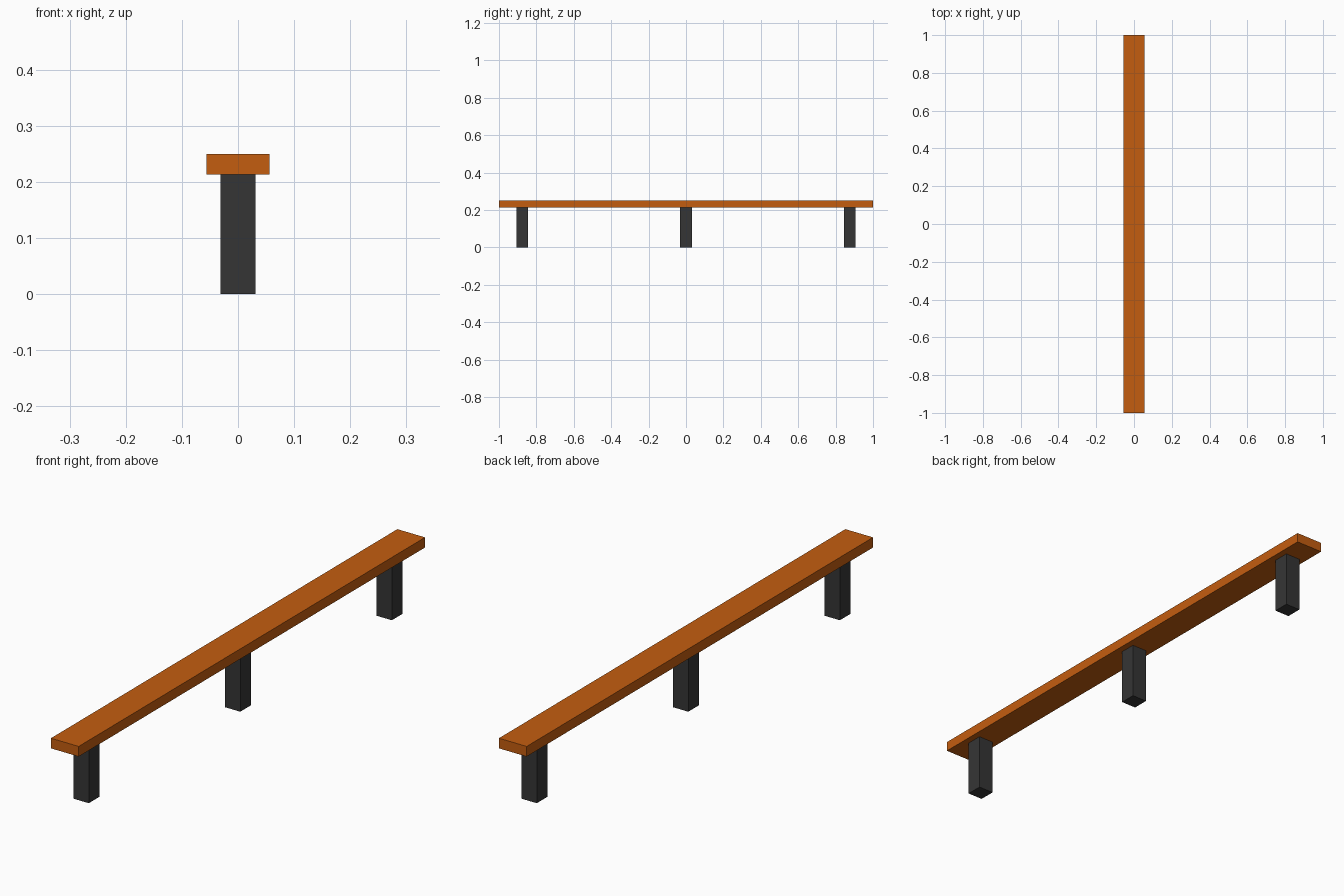
import bpy
import bmesh
from mathutils import Matrix, Vector

cube = bpy.data.objects.get("Cube")
if cube:
    bpy.data.objects.remove(cube, do_unlink=True)


def make_material(name, rgb):
    mat = bpy.data.materials.new(name)
    mat.use_nodes = True
    color = (*rgb, 1.0)
    mat.diffuse_color = color
    mat.node_tree.nodes["Principled BSDF"].inputs["Base Color"].default_value = color
    return mat


def make_box(name, low, high, mat):
    low, high = Vector(low), Vector(high)
    bm = bmesh.new()
    bmesh.ops.create_cube(bm, size=1.0, matrix=Matrix.Diagonal((*(high - low), 1.0)))
    mesh = bpy.data.meshes.new(name)
    bm.to_mesh(mesh)
    bm.free()
    mesh.materials.append(mat)
    obj = bpy.data.objects.new(name, mesh)
    obj.location = (low + high) / 2
    bpy.context.collection.objects.link(obj)
    return obj


wood = make_material("orange wood", (0.55, 0.11, 0.005))
dark = make_material("dark grey", (0.036, 0.036, 0.036))

PLANK_BOTTOM, TOP = 0.213, 0.25
LEG = 0.031  # half the leg width

# Long beam
make_box("beam", (-0.056, -1, PLANK_BOTTOM), (0.056, 1, TOP), wood)

# Three square legs along the beam
for name, y in (("front_leg", -0.875), ("middle_leg", 0.0), ("back_leg", 0.875)):
    make_box(name, (-LEG, y - LEG, 0), (LEG, y + LEG, PLANK_BOTTOM), dark)
